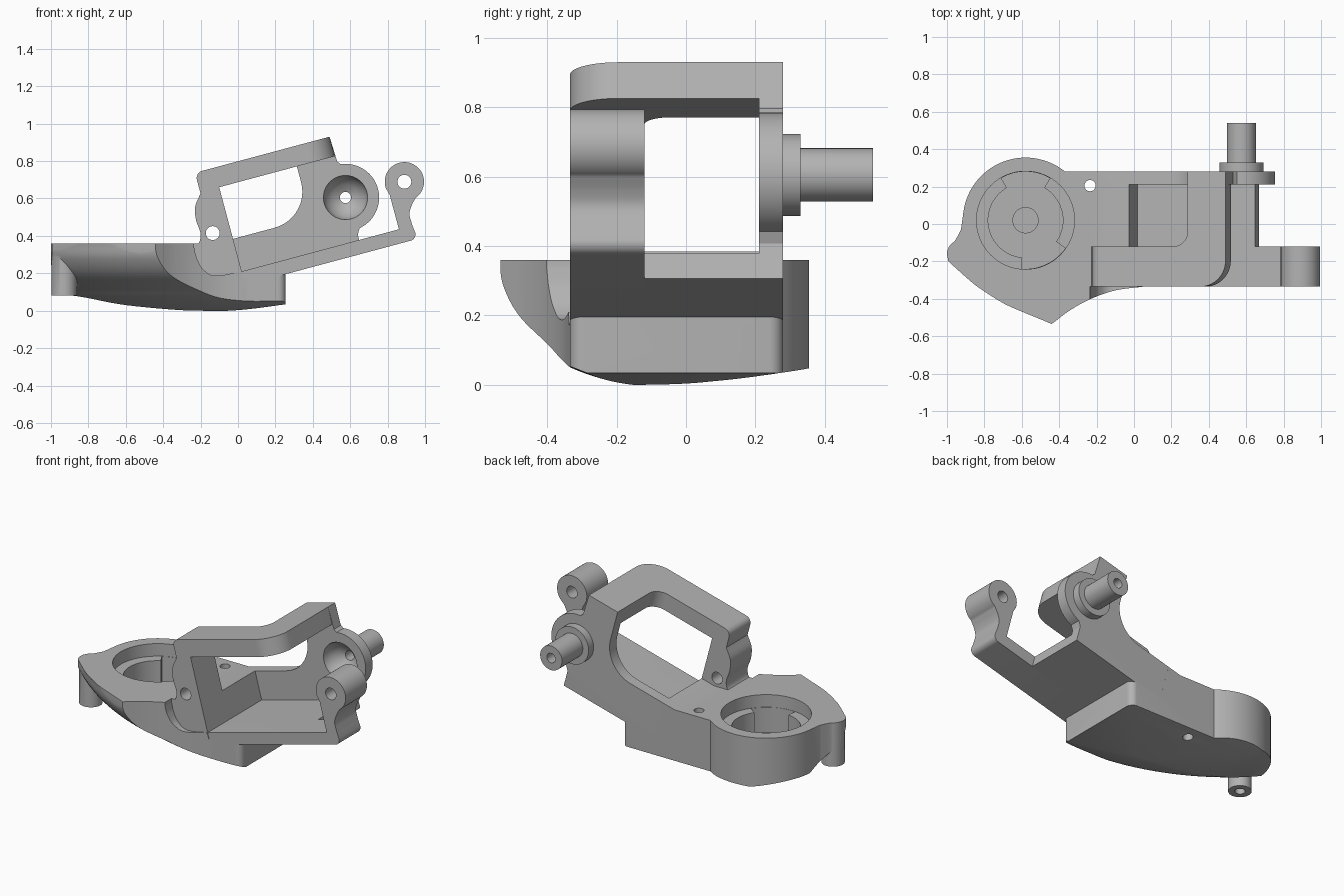
import bpy, bmesh, math
from mathutils import Vector

cube = bpy.data.objects.get("Cube")
if cube:
    bpy.data.objects.remove(cube, do_unlink=True)

mat = bpy.data.materials.new("plain grey")
mat.use_nodes = True
grey = (0.45, 0.45, 0.45, 1)
mat.diffuse_color = grey
mat.node_tree.nodes["Principled BSDF"].inputs["Base Color"].default_value = grey

TILT = math.radians(15)
C, S = math.cos(TILT), math.sin(TILT)


# Mappings from a 2D outline plus a depth to model space
def frame(u, v, t):
    return Vector((0.02 + C * u - S * v, t, 0.21 + S * u + C * v))


def frame_top(u, y, t):
    return frame(u, t, y)


def plan(x, y, t):
    return Vector((x, y, t))


def front(x, z, t):
    return Vector((x, t, z))


def side(y, z, t):
    return Vector((t, y, z))


def arc(cx, cy, r, a0, a1, n=32):
    angles = [math.radians(a0 + (a1 - a0) * i / n) for i in range(n + 1)]
    return [(cx + r * math.cos(a), cy + r * math.sin(a)) for a in angles]


def smooth(pts, n=8):
    """Rounded path through a few points."""
    p = [Vector(q) for q in pts]
    p = [2 * p[0] - p[1]] + p + [2 * p[-1] - p[-2]]
    out = []
    for a, b, c, d in zip(p, p[1:], p[2:], p[3:]):
        for i in range(n):
            t = i / n
            q = 0.5 * (2 * b + (c - a) * t + (2 * a - 5 * b + 4 * c - d) * t ** 2
                       + (3 * b - a - 3 * c + d) * t ** 3)
            out.append(tuple(q))
    return out + [tuple(p[-2])]


def finish(name, bm):
    bmesh.ops.recalc_face_normals(bm, faces=bm.faces)
    mesh = bpy.data.meshes.new(name)
    bm.to_mesh(mesh)
    bm.free()
    mesh.materials.append(mat)
    ob = bpy.data.objects.new(name, mesh)
    bpy.context.collection.objects.link(ob)
    return ob


def prism(name, pts, where, lo, hi):
    bm = bmesh.new()
    rings = [[bm.verts.new(where(a, b, t)) for a, b in pts] for t in (lo, hi)]
    for ring in rings:
        bm.faces.new(ring)
    n = len(pts)
    for i in range(n):
        j = (i + 1) % n
        bm.faces.new((rings[0][i], rings[0][j], rings[1][j], rings[1][i]))
    return finish(name, bm)


def lathe(name, profile, base, axis, steps=64):
    """Turn (radius, height) points around an axis through base."""
    bm = bmesh.new()
    side_dir = Vector((1, 0, 0))
    vs = [bm.verts.new(base + side_dir * r + axis * h) for r, h in profile]
    edges = [bm.edges.new(pair) for pair in zip(vs, vs[1:])]
    bmesh.ops.spin(bm, geom=vs + edges, cent=base, axis=axis, angle=2 * math.pi,
                   steps=steps, use_duplicate=False)
    bmesh.ops.remove_doubles(bm, verts=bm.verts, dist=1e-5)
    return finish(name, bm)


def rod(name, base, axis, r, h0, h1):
    return lathe(name, [(0, h0), (r, h0), (r, h1), (0, h1)], base, axis)


def combine(ob, op, *tools):
    for tool in tools:
        mod = ob.modifiers.new("cut", 'BOOLEAN')
        mod.operation, mod.object, mod.solver = op, tool, 'EXACT'
        bpy.context.view_layer.update()
        deps = bpy.context.evaluated_depsgraph_get()
        mesh = bpy.data.meshes.new_from_object(ob.evaluated_get(deps))
        ob.modifiers.clear()
        ob.data = mesh
        bpy.data.objects.remove(tool, do_unlink=True)


Y, Z = Vector((0, 1, 0)), Vector((0, 0, 1))
TOP = 0.36
cup = Vector((-0.58, 0.02, 0))
lug = Vector((-0.93, -0.155, 0))

# Pod: plan outline trimmed by a turned hull and by the bottom profiles
outline = (arc(cup.x, cup.y, 0.335, 51, 172, 48)
           + smooth([(-0.925, -0.03), (-0.955, -0.085), (-0.995, -0.135), (-0.995, -0.185),
                     (-0.965, -0.225), (-0.75, -0.397), (-0.44, -0.535)])
           + smooth([(-0.43, -0.527), (-0.34, -0.46), (-0.23, -0.4), (-0.1, -0.355), (0.05, -0.335)])
           + arc(0.215, -0.295, 0.04, -90, 0, 8) + arc(0.215, 0.24, 0.04, 0, 90, 8))
pod = prism("pod", outline, plan, -0.1, TOP)
R = 1.615
hull = [(R, 0.4)] + [(R - s, z) for s, z in smooth(
    [(0, 0.36), (0.02, 0.28), (0.084, 0.195), (0.2, 0.115), (0.29, 0.055), (0.42, 0.01), (0.6, -0.02)])]
hull = lathe("hull", [(0, 0.4)] + hull + [(0, -0.02)], Vector((0.1, 0.98, 0)), Z, 256)
belly = smooth([(-1.1, 0.085), (-0.88, 0.08), (-0.6, 0.03), (-0.25, 0), (0, 0.003), (0.3, 0.04)])
belly = prism("belly", belly + [(0.3, 0.5), (-1.1, 0.5)], front, -1, 1)
keel = smooth([(-0.6, 0), (-0.1, 0), (0.1, 0.012), (0.28, 0.035), (0.4, 0.055)])
keel = prism("keel", keel + [(0.4, 0.5), (-0.6, 0.5)], side, -1.5, 1)
combine(pod, 'INTERSECT', hull, belly, keel)
combine(pod, 'UNION', rod("lug", lug, Z, 0.068, 0.08, TOP))

# Clear the pod where the tilted frame sits
inside = prism("inside", [(0, -0.04), (0.8, -0.04), (0.8, 0.6), (0, 0.6)], frame, -1, 1)
notch = smooth([(-0.235, 0.34), (-0.22, 0.28), (-0.185, 0.22), (-0.12, 0.187), (0.02, 0.21)])
notch = prism("notch", [(-0.235, 0.45)] + notch + [(0.3, 0.285), (0.3, 0.45)], front, -0.8, -0.335)
combine(pod, 'DIFFERENCE', inside, notch)

# Front frame with both pivot lugs
lug_v = 0.238
front_outline = ([(-0.1, -0.03), (0.1, -0.075), (0.915, -0.075)] + arc(0.915, -0.04, 0.035, -80, 0, 6)
                 + smooth([(0.945, 0.0), (0.945, 0.06), (0.965, 0.1), (1.0, 0.14)])
                 + arc(0.964, lug_v, 0.105, -65, 185, 40)
                 + [(0.87, 0.19), (0.87, 0), (0, 0), (0, 0.574)] + arc(-0.065, 0.534, 0.04, 90, 180, 8)
                 + smooth([(-0.105, 0.46), (-0.15, 0.4), (-0.165, 0.33), (-0.16, 0.26), (-0.175, 0.215),
                           (-0.215, 0.17), (-0.2, 0.064), (-0.13, 0)]))
body = prism("bracket", front_outline, frame, -0.335, -0.12)

# Floor, low side wall, back plate and swept top bar
floor = prism("floor", [(-0.05, -0.075), (0.65, -0.075), (0.65, 0), (-0.05, 0)], frame, -0.2, 0.25)
wall = prism("wall", [(-0.14, -0.05), (0, -0.05), (0, 0.18), (-0.14, 0.18)], frame, -0.2, 0.25)
back_outline = ([(-0.14, -0.05), (0, -0.075), (0.65, -0.075), (0.65, 0.03)]
                + arc(0.638, lug_v, 0.18, -80, 83, 40)
                + [(0.645, 0.435), (0.64, 0.574), (0.43, 0.574)]
                + arc(0.23, 0.38, 0.2, 0, -90, 20) + [(-0.14, 0.18)])
back = prism("back", back_outline, frame, 0.21, 0.28)
bar_outline = ([(-0.05, -0.335)] + arc(0.5, -0.195, 0.14, -90, 0, 20) + [(0.64, 0.28), (0.43, 0.28)]
               + arc(0.35, -0.04, 0.08, 0, -90, 12) + [(-0.05, -0.12)])
bar = prism("bar", bar_outline, frame_top, 0.466, 0.574)
combine(body, 'UNION', floor, wall, back, bar)

# Stepped axle on the back plate
pivot = frame(0.638, lug_v, 0)
axle = lathe("axle", [(0, 0.25), (0.118, 0.25), (0.118, 0.33), (0.077, 0.33), (0.077, 0.54), (0, 0.54)],
             pivot, Y)
combine(body, 'UNION', axle, pod)

# Axle dish and bore, pivot holes
dish = lathe("dish", [(0, 0.19), (0.118, 0.19), (0.118, 0.215), (0.1, 0.25), (0.07, 0.285),
                      (0.03, 0.305), (0, 0.305)], pivot, Y)
combine(body, 'DIFFERENCE', dish, rod("bore", pivot, Y, 0.03, 0.2, 0.6))
for u in (-0.097, 0.964):
    combine(body, 'DIFFERENCE', rod("pivot_hole", frame(u, lug_v, 0), Y, 0.037, -0.5, -0.05))

# Round cup with a stepped rim, two side slots and a centre hub
rim = lathe("rim", [(0, 0.5), (0.262, 0.5), (0.262, 0.28), (0.2, 0.28), (0.2, 0.12), (0.07, 0.12),
                    (0.07, 0.15), (0, 0.15)], cup, Z)
combine(body, 'DIFFERENCE', rim)
for start in (-95, 60):
    slot = arc(cup.x, cup.y, 0.26, start, start + 60, 16) + arc(cup.x, cup.y, 0.15, start + 60, start, 16)
    combine(body, 'DIFFERENCE', prism("slot", slot, plan, 0.12, 0.32))
for spot in (lug, Vector((-0.235, 0.205, 0))):
    combine(body, 'DIFFERENCE', rod("screw_hole", spot, Z, 0.03, -0.2, 0.6))

bpy.ops.object.select_all(action='DESELECT')
body.select_set(True)
bpy.context.view_layer.objects.active = body
bpy.ops.object.shade_smooth_by_angle(angle=math.radians(30))
